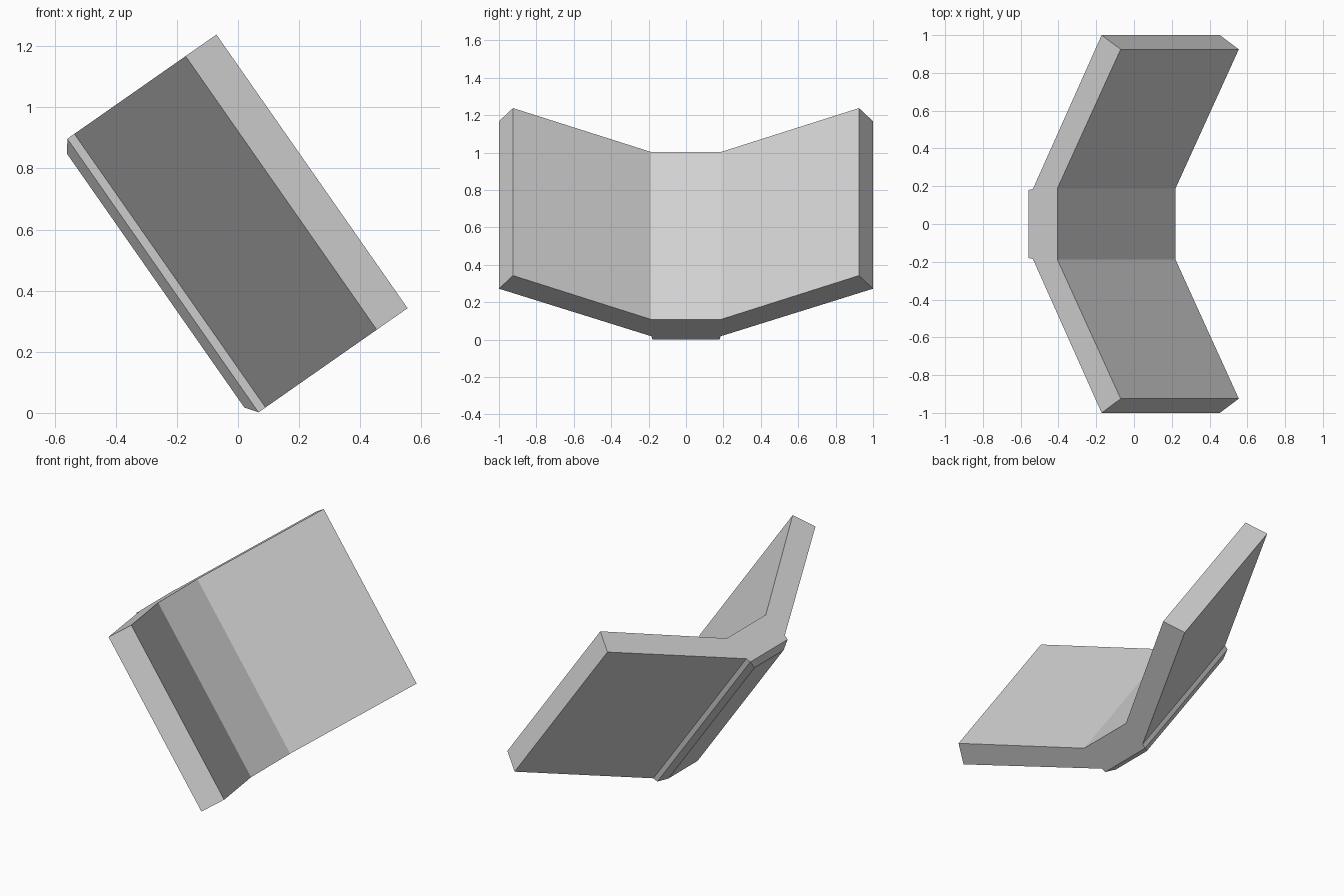
import bpy
import bmesh
from mathutils import Matrix, Vector

cube = bpy.data.objects.get("Cube")
if cube:
    bpy.data.objects.remove(cube, do_unlink=True)

grey = bpy.data.materials.new("light grey")
grey.use_nodes = True
grey.diffuse_color = (0.65, 0.65, 0.65, 1)
grey.node_tree.nodes["Principled BSDF"].inputs["Base Color"].default_value = grey.diffuse_color

# Leaning frame: across the width, out of the face, up the slope
out = Vector((0.82, 0, 0.573)).normalized()
up = Vector((-out.z, 0, out.x))
across = Vector((0, 1, 0))
frame = Matrix((across, out, up)).transposed()
LOW, HIGH = -0.037, 1.055


def loft(name, rings):
    """Join rings of equal length into a closed flat-shaded solid."""
    bm = bmesh.new()
    loops = [[bm.verts.new(frame @ Vector(p)) for p in ring] for ring in rings]
    for a, b in zip(loops, loops[1:]):
        for i in range(len(a)):
            j = (i + 1) % len(a)
            bm.faces.new((a[i], a[j], b[j], b[i]))
    bm.faces.new(loops[0])
    bm.faces.new(loops[-1])
    bmesh.ops.recalc_face_normals(bm, faces=bm.faces)
    mesh = bpy.data.meshes.new(name)
    bm.to_mesh(mesh)
    bm.free()
    mesh.materials.append(grey)
    obj = bpy.data.objects.new(name, mesh)
    bpy.context.collection.objects.link(obj)
    return obj


# Folded panel: mirrored section with two angled wings, swept up the slope
half = [(0.185, 0.084), (1.0, 0.528), (0.925, 0.651), (0.188, 0.242)]
section = half + [(-y, w) for y, w in reversed(half)]
loft("folded_panel", [[(y, w, s) for y, w in section] for s in (LOW, HIGH)])


# Back plate: rectangle under the fold with a chamfered outer rim
def rectangle(half_width, depth, inset):
    lo, hi = LOW + inset, HIGH - inset
    return [(-half_width, depth, lo), (half_width, depth, lo),
            (half_width, depth, hi), (-half_width, depth, hi)]


loft("back_plate", [rectangle(0.185, 0.084, 0),
                    rectangle(0.18, 0.056, 0),
                    rectangle(0.14, 0.027, 0.04)])
